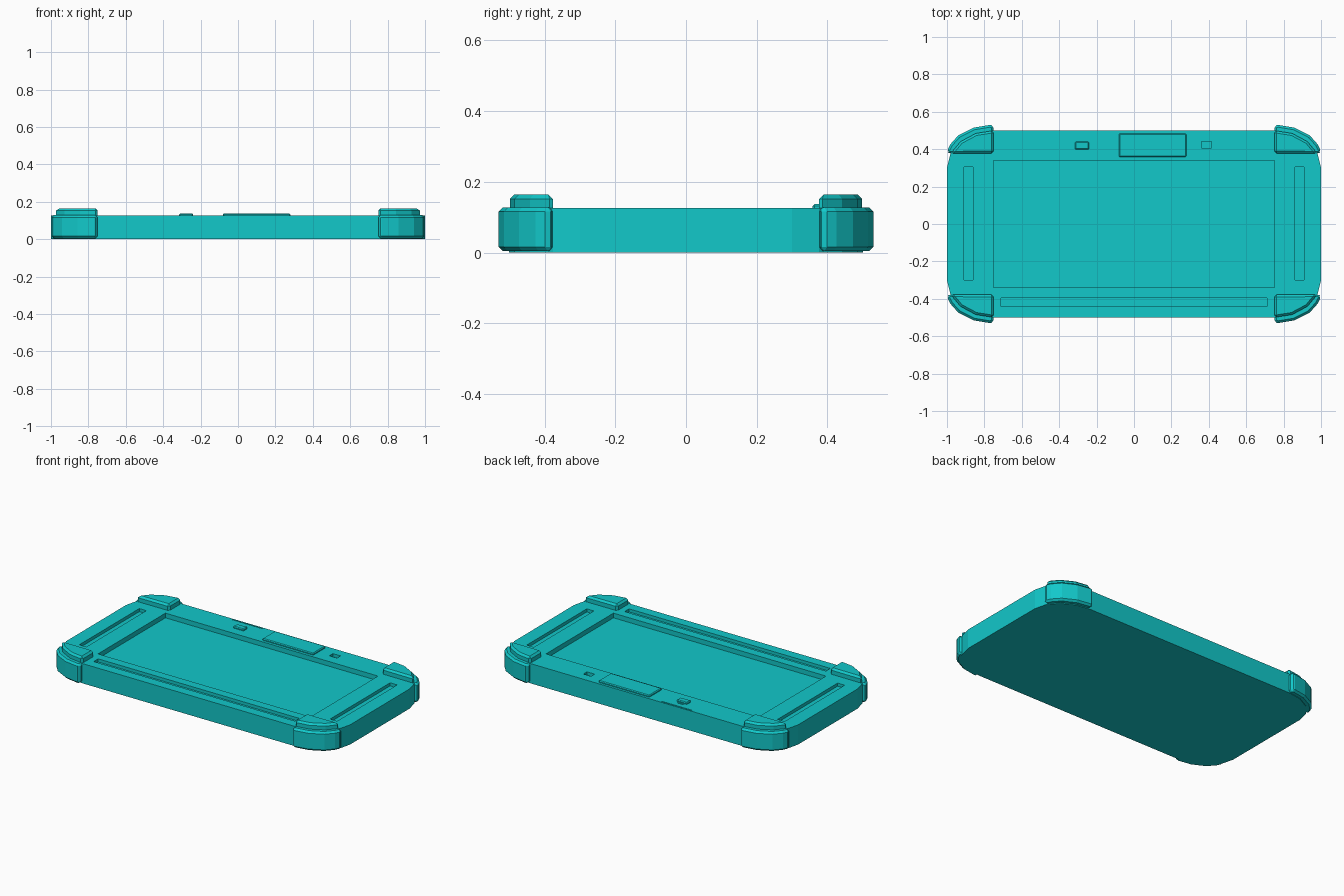
import bpy, bmesh, math

if "Cube" in bpy.data.objects:
    bpy.data.objects.remove(bpy.data.objects["Cube"])

TOP = 0.126
teal = bpy.data.materials.new("teal")
teal.diffuse_color = (0.006, 0.58, 0.59, 1)
teal.use_nodes = True
teal.node_tree.nodes["Principled BSDF"].inputs["Base Color"].default_value = teal.diffuse_color


def prism(name, pts, z0, z1, bevel=0.0):
    """Extrude a flat outline between two heights, optionally chamfering sharp edges."""
    bm = bmesh.new()
    face = bm.faces.new([bm.verts.new((x, y, z0)) for x, y in pts])
    ext = bmesh.ops.extrude_face_region(bm, geom=[face])
    verts = [v for v in ext["geom"] if isinstance(v, bmesh.types.BMVert)]
    bmesh.ops.translate(bm, verts=verts, vec=(0, 0, z1 - z0))
    bmesh.ops.recalc_face_normals(bm, faces=bm.faces[:])
    if bevel:
        edges = [e for e in bm.edges if e.calc_face_angle(0) > math.radians(35)]
        bmesh.ops.bevel(bm, geom=edges, offset=bevel, segments=1, affect='EDGES')
        bmesh.ops.recalc_face_normals(bm, faces=bm.faces[:])
    me = bpy.data.meshes.new(name)
    bm.to_mesh(me)
    bm.free()
    ob = bpy.data.objects.new(name, me)
    bpy.context.collection.objects.link(ob)
    me.materials.append(teal)
    return ob


def rect(x0, x1, y0, y1):
    return [(x0, y0), (x1, y0), (x1, y1), (x0, y1)]


def arc(first, grow=0.0):
    """Points on the elliptical body corner (+x +y), in 22.5 degree steps."""
    return [(0.75 + (0.25 + grow) * math.cos(math.radians(22.5 * i)),
             0.30 + (0.20 + grow) * math.sin(math.radians(22.5 * i)))
            for i in range(first, 5)]


# Tablet body with faceted round corners
q = arc(0)
outline = (q + [(-x, y) for x, y in reversed(q)]
           + [(-x, -y) for x, y in q] + [(x, -y) for x, y in reversed(q)])
body = prism("tablet_body", outline, 0.0, TOP)

# Recesses: screen, side slots, lower slot, small sensor, thin top groove
recesses = [
    (rect(-0.75, 0.75, -0.34, 0.34), 0.03),
    (rect(0.86, 0.91, -0.30, 0.305), 0.02),
    (rect(-0.91, -0.86, -0.30, 0.305), 0.02),
    (rect(-0.71, 0.71, -0.44, -0.395), 0.02),
    (rect(0.36, 0.415, 0.405, 0.442), 0.02),
    (rect(-0.385, -0.17, 0.487, 0.494), 0.004),
]
for pts, depth in recesses:
    cutter = prism("cutter", pts, TOP - depth, TOP + 0.1)
    cutter.hide_render = True
    mod = body.modifiers.new("recess", 'BOOLEAN')
    mod.operation = 'DIFFERENCE'
    mod.solver = 'EXACT'
    mod.object = cutter
    bpy.context.view_layer.objects.active = body
    bpy.ops.object.modifier_apply(modifier=mod.name)
    bpy.data.objects.remove(cutter)

# Raised plate and buttons along the top edge
prism("top_plate", rect(-0.08, 0.28, 0.358, 0.484), TOP - 0.02, 0.137, 0.005)
prism("camera_button", rect(-0.315, -0.24, 0.398, 0.44), TOP - 0.02, 0.137, 0.005)
prism("indicator", rect(-0.30, -0.26, 0.447, 0.455), TOP - 0.01, TOP + 0.003)

# Corner bumpers: outer guard wrapping the edge, cap sitting on top
guard = ([(0.75, 0.375), (0.985, 0.375), (1.0, 0.388), (0.983, 0.425)]
         + [(0.94, 0.473), (0.858, 0.515), (0.77, 0.53), (0.75, 0.525)])
inner = [(0.75, 0.45), (0.84, 0.43), (0.90, 0.375)]
guard = guard[1:] + inner
cap = [(0.75, 0.378)] + arc(1)
for sx, side in ((1, "right"), (-1, "left")):
    for sy, end in ((1, "back"), (-1, "front")):
        prism(f"corner_guard_{end}_{side}",
              [(x * sx, y * sy) for x, y in guard], 0.004, TOP + 0.002, 0.012)
        prism(f"corner_cap_{end}_{side}",
              [(x * sx, y * sy) for x, y in cap], TOP - 0.02, 0.164, 0.012)
